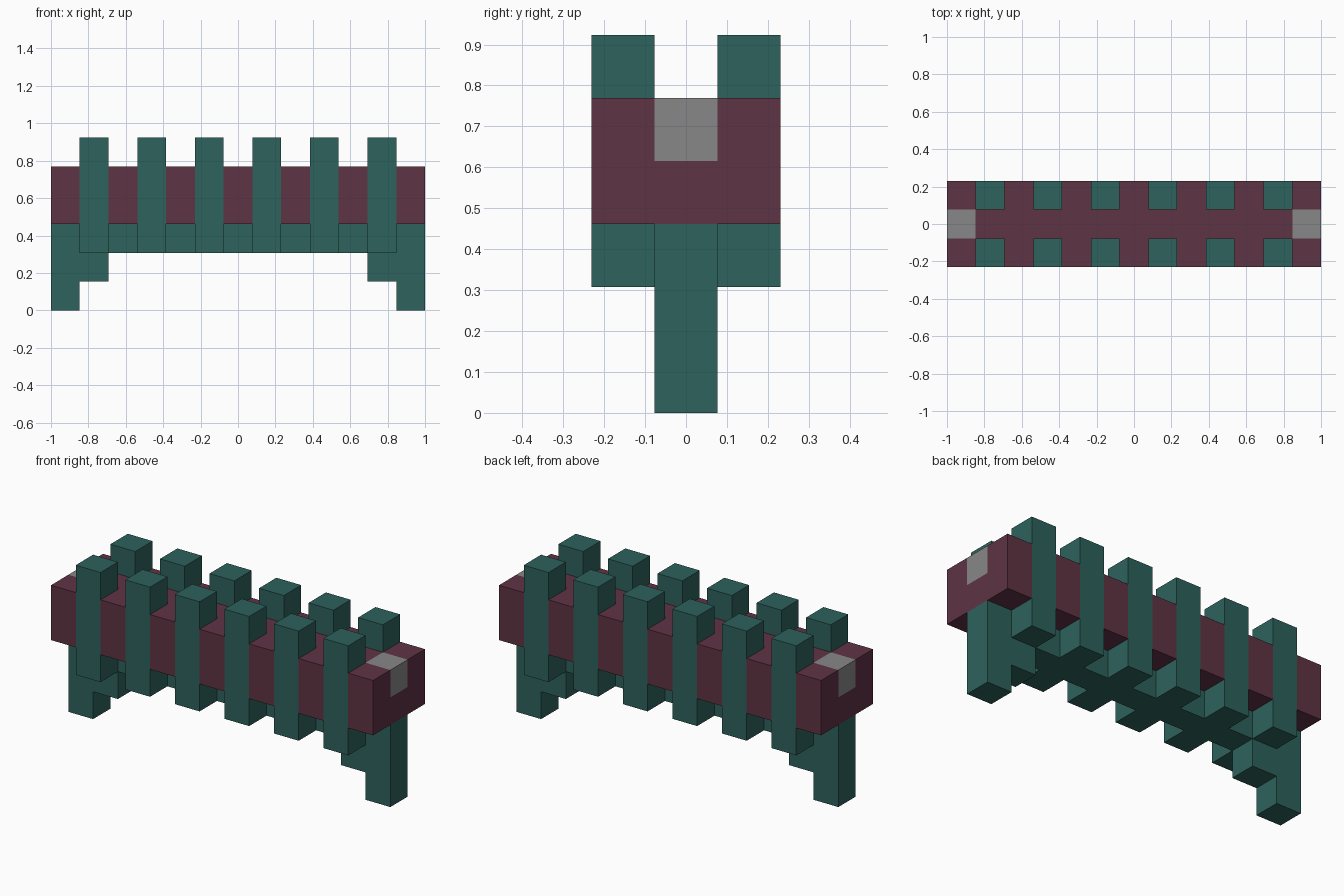
import bpy
import bmesh

U = 2 / 13          # one block: the bridge is 13 blocks long
HALF = 6.5          # half length in blocks

cube = bpy.data.objects.get("Cube")
if cube:
    bpy.data.objects.remove(cube, do_unlink=True)


def material(name, rgb):
    m = bpy.data.materials.new(name)
    m.use_nodes = True
    m.diffuse_color = (*rgb, 1)
    m.node_tree.nodes["Principled BSDF"].inputs["Base Color"].default_value = (*rgb, 1)
    return m


green = material("dark teal", (0.026, 0.122, 0.107))
maroon = material("maroon", (0.114, 0.033, 0.058))
grey = material("grey", (0.242, 0.242, 0.242))


def extrude(name, outline, y0, y1, mat):
    """Extrude an x-z outline, given in blocks, from y0 to y1."""
    bm = bmesh.new()
    face = bm.faces.new([bm.verts.new((x * U, y0 * U, z * U)) for x, z in outline])
    out = bmesh.ops.extrude_face_region(bm, geom=[face])
    verts = [v for v in out["geom"] if isinstance(v, bmesh.types.BMVert)]
    bmesh.ops.translate(bm, verts=verts, vec=(0, (y1 - y0) * U, 0))
    bmesh.ops.recalc_face_normals(bm, faces=bm.faces)
    mesh = bpy.data.meshes.new(name)
    bm.to_mesh(mesh)
    bm.free()
    mesh.materials.append(mat)
    obj = bpy.data.objects.new(name, mesh)
    bpy.context.collection.objects.link(obj)
    return obj


def block(name, x, z0, z1, y, mat):
    """A column one block wide, centred on x and y."""
    outline = [(x - .5, z0), (x + .5, z0), (x + .5, z1), (x - .5, z1)]
    return extrude(name, outline, y - .5, y + .5, mat)


def mirrored(right_half):
    return right_half + [(-x, z) for x, z in reversed(right_half)]


# Stepped legs joined by the lower rail
extrude("legs_and_rail", mirrored(
    [(4.5, 2), (4.5, 1), (5.5, 1), (5.5, 0), (HALF, 0), (HALF, 3)]),
    -.5, .5, green)

# Core of the beam, notched at the ends for the caps
extrude("beam_core", mirrored(
    [(HALF, 3), (HALF, 4), (5.5, 4), (5.5, 5)]), -.5, .5, maroon)

# Grey end caps
for side, x in (("right", -6), ("left", 6)):
    block("end_cap_" + side, x, 4, 5, 0, grey)

# Alternating side panels and upright posts
for side, y in (("front", -1), ("back", 1)):
    for i in range(13):
        if i % 2:
            block(f"post_{side}_{i // 2 + 1}", i - 6, 2, 6, y, green)
        else:
            block(f"panel_{side}_{i // 2 + 1}", i - 6, 3, 5, y, maroon)
